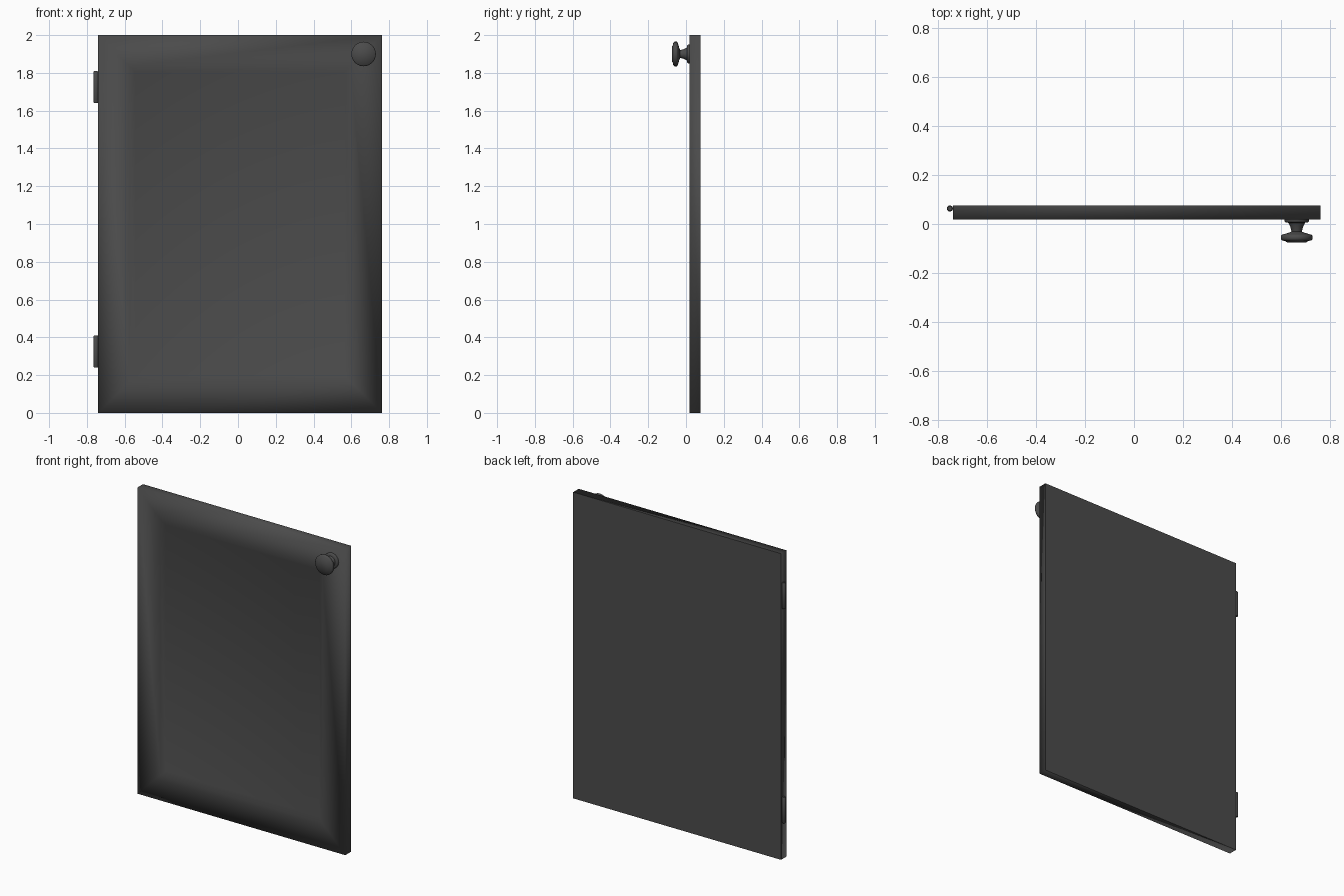
import bpy, bmesh, math
from mathutils import Matrix

if "Cube" in bpy.data.objects:
    bpy.data.objects.remove(bpy.data.objects["Cube"])

dark = bpy.data.materials.new("dark_paint")
dark.diffuse_color = (0.07, 0.07, 0.07, 1)
dark.use_nodes = True
dark.node_tree.nodes["Principled BSDF"].inputs["Base Color"].default_value = dark.diffuse_color


def finish(bm, name):
    mesh = bpy.data.meshes.new(name)
    bmesh.ops.recalc_face_normals(bm, faces=bm.faces)
    bm.to_mesh(mesh)
    bm.free()
    mesh.materials.append(dark)
    ob = bpy.data.objects.new(name, mesh)
    bpy.context.collection.objects.link(ob)
    return ob


def lathe(name, profile, matrix, sides, angle):
    """Revolve (radius, height) points about z, cap the ends, then place."""
    bm = bmesh.new()
    rings = [[bm.verts.new((r * math.cos(2 * math.pi * i / sides),
                            r * math.sin(2 * math.pi * i / sides), h))
              for i in range(sides)] for r, h in profile]
    for a, b in zip(rings, rings[1:]):
        for i in range(sides):
            j = (i + 1) % sides
            bm.faces.new((a[i], a[j], b[j], b[i]))
    bm.faces.new(rings[0][::-1])
    bm.faces.new(rings[-1])
    bmesh.ops.transform(bm, matrix=matrix, verts=bm.verts)
    ob = finish(bm, name)
    bpy.ops.object.select_all(action='DESELECT')
    ob.select_set(True)
    bpy.context.view_layer.objects.active = ob
    bpy.ops.object.shade_smooth_by_angle(angle=math.radians(angle))
    return ob


# Door slab with a shallow sunken panel; front softly shaded, back crisp
FRONT, BACK = 0.019, 0.076
bm = bmesh.new()
bmesh.ops.create_cube(bm, size=1, matrix=Matrix.Translation((0.011, (FRONT + BACK) / 2, 1))
                      @ Matrix.Diagonal((1.502, BACK - FRONT, 2, 1)))
front = min(bm.faces, key=lambda f: f.calc_center_median().y)
back = max(bm.faces, key=lambda f: f.calc_center_median().y)
for e in back.edges:
    e.smooth = False
for width in (0.165, 0.03):
    bmesh.ops.inset_region(bm, faces=[front], thickness=width, use_even_offset=True)
for v in front.verts:
    v.co.y = FRONT + 0.012
for f in bm.faces:
    f.smooth = True
finish(bm, "cabinet_door")

# Round pull knob, turned profile pointing forward
knob = [(0.05, 0), (0.05, 0.008), (0.046, 0.012), (0.034, 0.014), (0.026, 0.03),
        (0.021, 0.05), (0.03, 0.054), (0.06, 0.063), (0.065, 0.068),
        (0.065, 0.080), (0.06, 0.086), (0.046, 0.089), (0.04, 0.094)]
lathe("door_knob", knob, Matrix.Translation((0.665, FRONT, 1.9))
      @ Matrix.Rotation(math.pi / 2, 4, 'X'), 24, 50)

# Hinge barrels on the left edge
barrel = [(0.009, 0), (0.0125, 0.005), (0.0125, 0.165), (0.009, 0.17)]
for name, z in (("lower_hinge", 0.24), ("upper_hinge", 1.64)):
    lathe(name, barrel, Matrix.Translation((-0.7525, 0.0635, z)), 16, 50)
